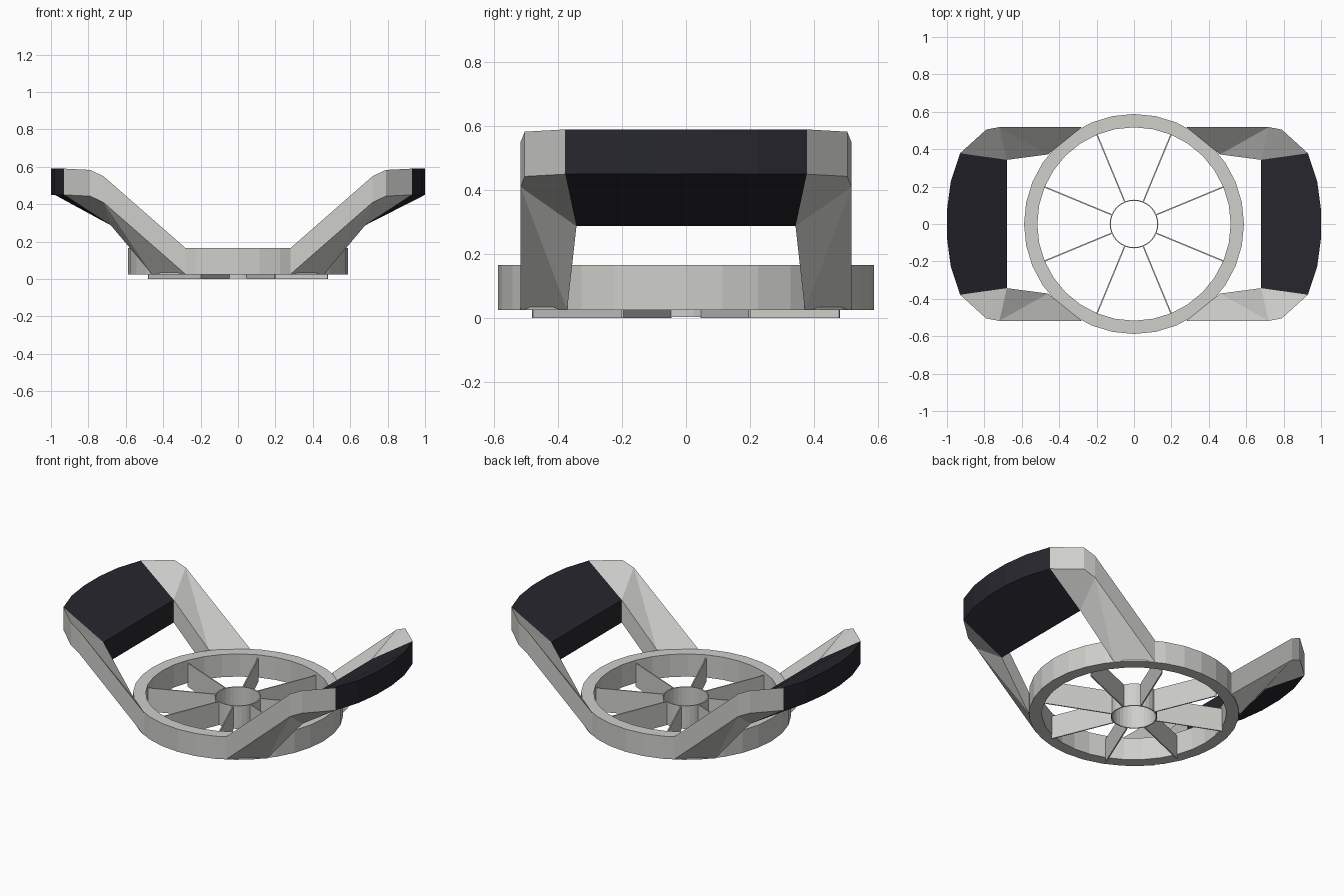
import bpy, bmesh, math
from mathutils import Matrix

if "Cube" in bpy.data.objects:
    bpy.data.objects.remove(bpy.data.objects["Cube"])


def material(name, rgb):
    m = bpy.data.materials.new(name)
    m.diffuse_color = (*rgb, 1)
    m.use_nodes = True
    m.node_tree.nodes["Principled BSDF"].inputs["Base Color"].default_value = m.diffuse_color
    return m


GREY = material("light_grey", (0.62, 0.62, 0.60))
DARK = material("dark_grip", (0.02, 0.02, 0.028))


def make(name, bm, mats):
    bmesh.ops.recalc_face_normals(bm, faces=bm.faces)
    mesh = bpy.data.meshes.new(name)
    bm.to_mesh(mesh)
    bm.free()
    for m in mats:
        mesh.materials.append(m)
    ob = bpy.data.objects.new(name, mesh)
    bpy.context.collection.objects.link(ob)
    return ob


def tube(name, r_out, r_in, z0, z1, sides, mats):
    bm = bmesh.new()
    loops = []
    for r, z in ((r_out, z0), (r_out, z1), (r_in, z1), (r_in, z0)):
        loops.append([bm.verts.new((r * math.cos(2 * math.pi * i / sides),
                                    r * math.sin(2 * math.pi * i / sides), z))
                      for i in range(sides)])
    for k in range(4):
        a, b = loops[k], loops[(k + 1) % 4]
        for i in range(sides):
            j = (i + 1) % sides
            bm.faces.new((a[i], a[j], b[j], b[i]))
    return make(name, bm, mats)


# Outer ring and thin central corer
tube("outer_ring", 0.588, 0.517, 0.025, 0.165, 32, [GREY])
tube("corer_tube", 0.130, 0.124, 0.003, 0.145, 32, [GREY])

# Eight radial cutting blades
for k in range(8):
    bm = bmesh.new()
    bmesh.ops.create_cube(bm, size=1)
    bmesh.ops.scale(bm, vec=(0.392, 0.007, 0.145), verts=bm.verts)
    bmesh.ops.translate(bm, vec=(0.324, 0, 0.0725), verts=bm.verts)
    bmesh.ops.rotate(bm, cent=(0, 0, 0), verts=bm.verts,
                     matrix=Matrix.Rotation(math.radians(22.5 + 45 * k), 3, 'Z'))
    make(f"blade_{k + 1}", bm, [GREY])

# Handle: U-shaped band, half outline of its top surface, 0.14 deep
DEPTH = 0.14
OUTER = [(0.28, 0.518, 0.165), (0.72, 0.518, 0.55), (0.79, 0.505, 0.583),
         (0.93, 0.378, 0.59), (0.98, 0.225, 0.59), (1.0, 0.075, 0.59)]
INNER = [(0.46, 0.372, 0.165), (0.68, 0.343, 0.427)]


def flip(points):
    return [(x, -y, z) for x, y, z in reversed(points)]


def handle(name, side):
    bm = bmesh.new()
    outline = OUTER + flip(OUTER) + INNER + []
    outline = OUTER + flip(OUTER) + flip(INNER)[::-1] + INNER[::-1]
    top = [bm.verts.new((side * x, y, z)) for x, y, z in outline]
    low = [bm.verts.new((side * x, y, z - DEPTH)) for x, y, z in outline]
    # order: outer 0-11, then inner: 12, 13 (y < 0), 14, 15 (y > 0)
    inner = outline[12:]
    n = 12
    i0n = n + min(range(4), key=lambda i: (inner[i][1] > 0, inner[i][0]))
    i1n = n + min(range(4), key=lambda i: (inner[i][1] > 0, -inner[i][0]))
    i0p = n + min(range(4), key=lambda i: (inner[i][1] < 0, inner[i][0]))
    i1p = n + min(range(4), key=lambda i: (inner[i][1] < 0, -inner[i][0]))
    cells = [(0, 1, i0p), (1, i1p, i0p), (1, 2, i1p), (2, 3, i1p),
             (11, 10, i0n), (10, i1n, i0n), (10, 9, i1n), (9, 8, i1n)]
    for c in cells:
        for layer in (top, low):
            bm.faces.new([layer[i] for i in c])
    grip = (3, 4, 5, 6, 7, 8, i1n, i1p)
    for layer in (top, low):
        bm.faces.new([layer[i] for i in grip]).material_index = 1
    rim = list(range(12)) + [i0n, i1n, i1p, i0p]
    for a, b in zip(rim, rim[1:] + rim[:1]):
        f = bm.faces.new((top[a], top[b], low[b], low[a]))
        # dark wherever both ends belong to the grip
        f.material_index = int(a in grip and b in grip)
    return make(name, bm, [GREY, DARK])


handle("right_handle", 1)
handle("left_handle", -1)
